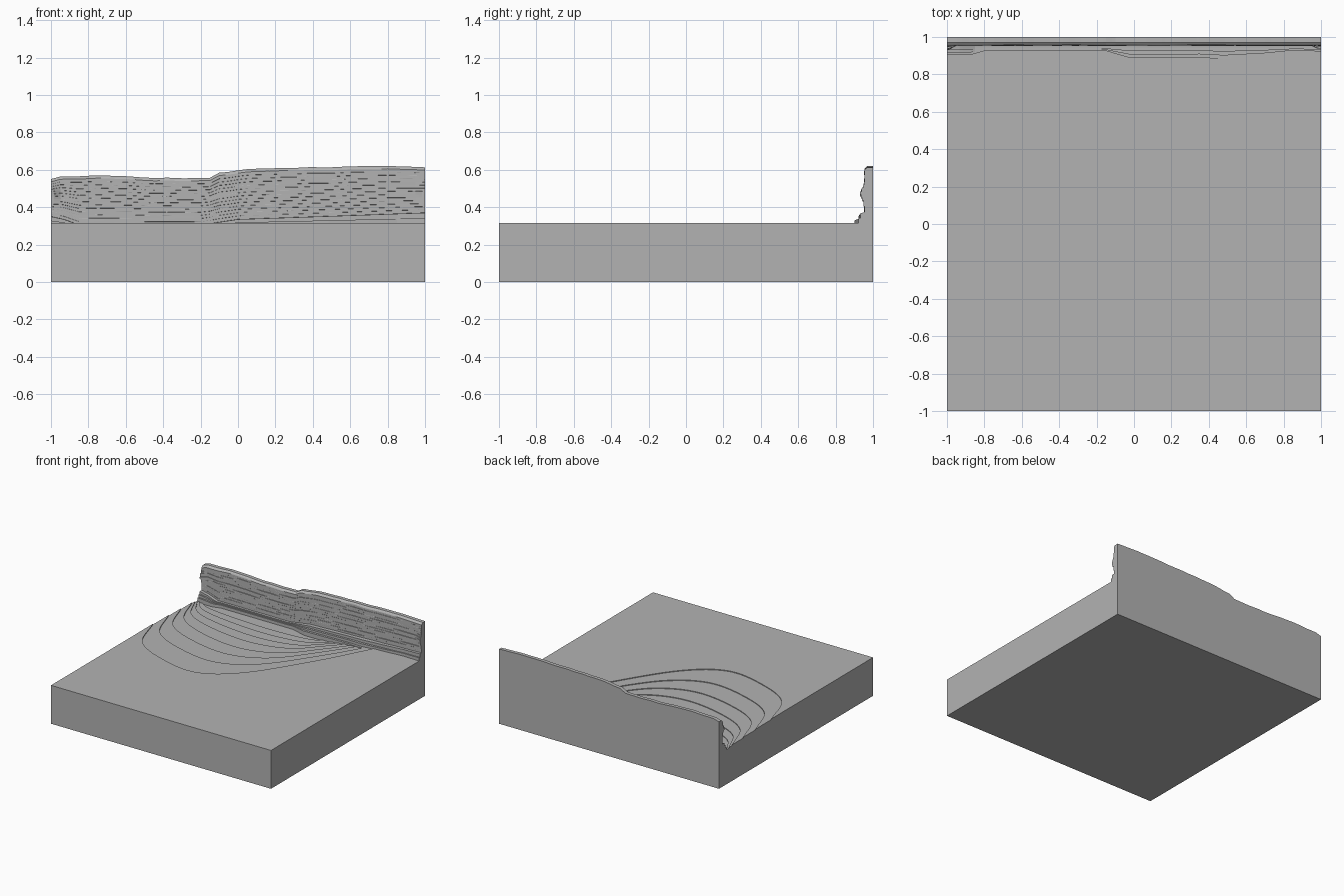
import bpy, bmesh, math, random
from mathutils import Vector, noise

random.seed(4)
old = bpy.data.objects.get("Cube")
if old:
    bpy.data.objects.remove(old)

stone = bpy.data.materials.new("stone grey")
stone.use_nodes = True
GREY = (0.45, 0.45, 0.45, 1)
stone.diffuse_color = GREY
stone.node_tree.nodes["Principled BSDF"].inputs["Base Color"].default_value = GREY

TOP = 0.315
STEP = 0.006
WALL_Y = 0.955


def lerp_curve(pts, x):
    """Piecewise-linear value of a profile at x."""
    for (x0, v0), (x1, v1) in zip(pts, pts[1:]):
        if x <= x1:
            return v0 + (v1 - v0) * max(0, x - x0) / (x1 - x0)
    return pts[-1][1]


def finish(bm, name):
    bmesh.ops.recalc_face_normals(bm, faces=bm.faces)
    mesh = bpy.data.meshes.new(name)
    bm.to_mesh(mesh)
    bm.free()
    obj = bpy.data.objects.new(name, mesh)
    mesh.materials.append(stone)
    bpy.context.collection.objects.link(obj)
    return obj


def prism(name, outline, top):
    """Extrude a plan outline from the floor up to a height."""
    bm = bmesh.new()
    face = bm.faces.new([bm.verts.new((x, y, 0)) for x, y in outline])
    ext = bmesh.ops.extrude_face_region(bm, geom=[face])
    for v in ext["geom"]:
        if isinstance(v, bmesh.types.BMVert):
            v.co.z = top
    return finish(bm, name)


def spline(pts, n=10):
    """Catmull-Rom curve through the points."""
    p = [Vector(q) for q in pts]
    p = [2 * p[0] - p[1]] + p + [2 * p[-1] - p[-2]]
    out = []
    for a, b, c, d in zip(p, p[1:], p[2:], p[3:]):
        for i in range(n):
            t = i / n
            out.append(0.5 * (2 * b + (c - a) * t + (2 * a - 5 * b + 4 * c - d) * t * t
                              + (3 * b - a - 3 * c + d) * t ** 3))
    return out + [p[-2]]


def contour(left, low, right):
    """Bowl-shaped line from the left edge, round its low point, to the wall."""
    drop = left - low
    return [tuple(q) for q in spline([
        (-1, left), (-0.88, left - 0.6 * drop), (-0.6, low + 0.1 * drop), (-0.25, low),
        (0.05, low + 0.18 * (WALL_Y - low)),
        (0.6 * right, low + 0.6 * (WALL_Y - low)), (right, WALL_Y)])]


# Ground: flat slab, then shallow terraces sinking towards the wall
lines = [contour(*c) for c in (
    (0.325, -0.19, 0.62), (0.53, 0.05, 0.56), (0.69, 0.23, 0.5), (0.83, 0.38, 0.45),
    (0.87, 0.52, 0.4), (0.9, 0.63, 0.36), (0.92, 0.73, 0.32), (0.94, 0.82, 0.28))]
prism("ground_slab", [(-1, -1), (1, -1), (1, WALL_Y)] + lines[0][::-1], TOP)
for k, line in enumerate(lines):
    inner = lines[k + 1] if k + 1 < len(lines) else [(-1, WALL_Y)]
    prism(f"terrace_{k + 1}", line + inner[::-1], TOP - STEP * (k + 1))

# Back wall: sections lofted along x
CREST = [(-1, 0.55), (-0.95, 0.562), (-0.75, 0.57), (-0.6, 0.565), (-0.45, 0.556),
         (-0.15, 0.556), (-0.1, 0.585), (0, 0.597), (0.15, 0.609), (0.4, 0.612),
         (0.7, 0.62), (0.8, 0.62), (1, 0.613)]
FOOT = [(-1, 0.905), (-0.87, 0.905), (-0.8, 0.925), (-0.15, 0.925), (-0.02, 0.887),
        (0.36, 0.89), (0.48, 0.88), (0.7, 0.898), (0.85, 0.92), (1, 0.912)]
LEDGE = [(-1, 0.35), (-0.93, 0.335), (-0.85, 0.305), (-0.2, 0.305), (0, 0.335),
         (0.5, 0.352), (1, 0.37)]
STRATA = 14


def section(x):
    crest, foot, ledge = (lerp_curve(c, x) for c in (CREST, FOOT, LEDGE))
    crest += 0.004 * noise.noise((x * 9, 0, 0))
    pts = [(1, 0), (WALL_Y, 0), (WALL_Y, 0.25), (foot, 0.25)]
    # stepped ledge at the foot
    for i in range(3):
        y = foot + (WALL_Y - 0.012 - foot) * i / 3
        z = TOP - 0.03 + (ledge - TOP + 0.03) * (i + 1) / 3
        pts += [(y, z), (foot + (WALL_Y - 0.012 - foot) * (i + 1) / 3, z)]
    # thin rock layers, swelling at both ends
    for i in range(STRATA):
        z0 = ledge + (crest - 0.015 - ledge) * i / STRATA
        z1 = ledge + (crest - 0.015 - ledge) * (i + 1) / STRATA
        swell = 0.022 * math.exp(-((z0 - 0.465) / 0.04) ** 2) * max(0, min(1, (abs(x) - 0.95) / 0.04))
        y = WALL_Y - swell + 0.005 * noise.noise((x * 4, i * 5.3, 1))
        pts += [(y, z0 + 0.001), (y, z1)]
    # rounded crest
    return pts + [(WALL_Y + 0.005, crest - 0.008), (WALL_Y + 0.015, crest), (1, crest)]


bm = bmesh.new()
COLS = 120
rings = []
for c in range(COLS + 1):
    x = -1 + 2 * c / COLS
    rings.append([bm.verts.new((x, y, z)) for y, z in section(x)])
for a, b in zip(rings, rings[1:]):
    for i in range(len(a)):
        j = (i + 1) % len(a)
        bm.faces.new((a[i], a[j], b[j], b[i]))
bm.faces.new(rings[0])
bm.faces.new(rings[-1])
finish(bm, "back_wall")
